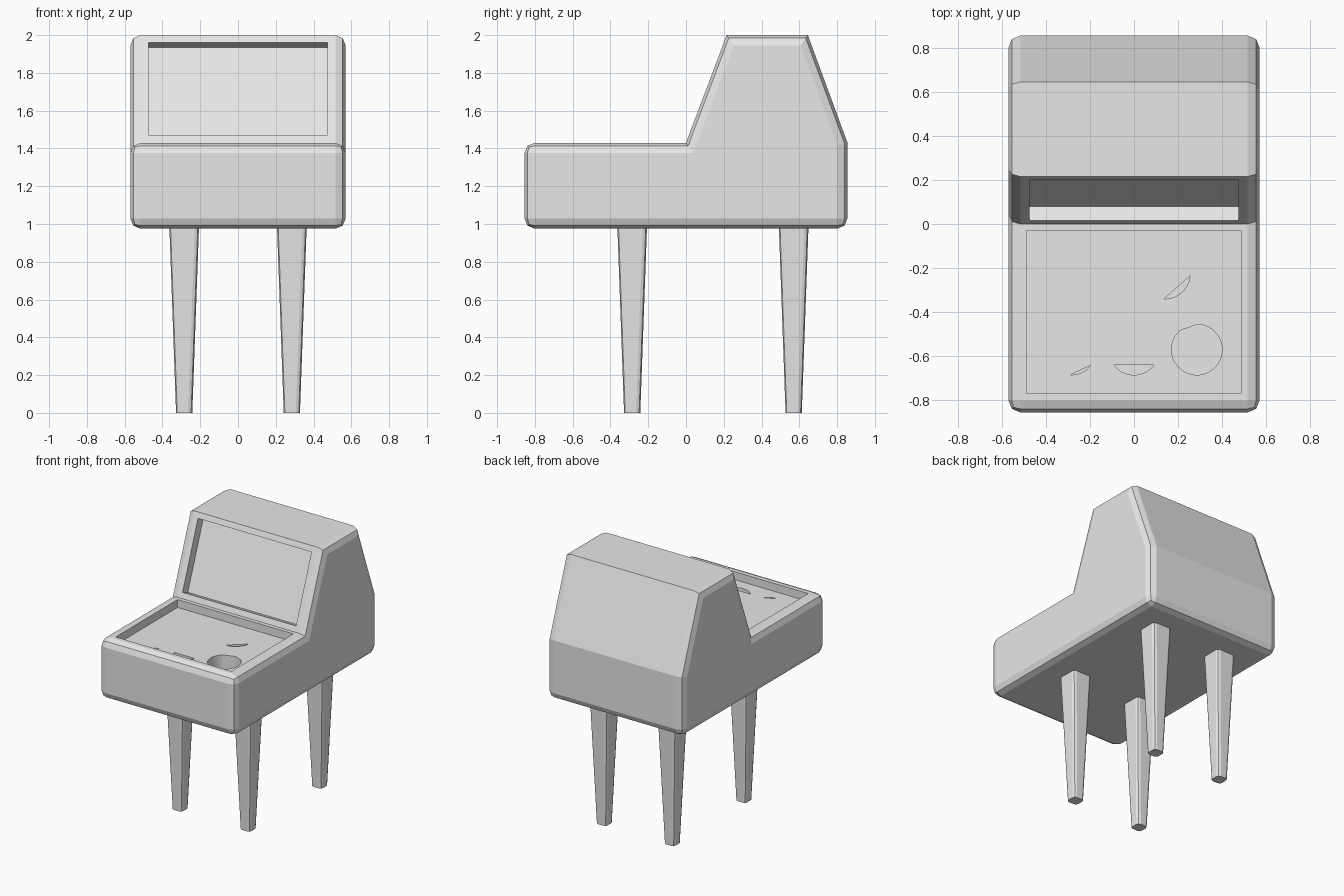
import bpy, bmesh
from math import cos, sin, radians
from mathutils import Matrix, Vector

cube = bpy.data.objects.get("Cube")
if cube:
    bpy.data.objects.remove(cube, do_unlink=True)

grey = bpy.data.materials.new("light grey")
grey.use_nodes = True
grey.diffuse_color = (0.8, 0.8, 0.8, 1)
grey.node_tree.nodes["Principled BSDF"].inputs["Base Color"].default_value = (0.8, 0.8, 0.8, 1)


def finish(name, bm):
    bmesh.ops.recalc_face_normals(bm, faces=bm.faces)
    mesh = bpy.data.meshes.new(name)
    bm.to_mesh(mesh)
    bm.free()
    mesh.materials.append(grey)
    obj = bpy.data.objects.new(name, mesh)
    bpy.context.collection.objects.link(obj)
    return obj


def prism(points, low, high, matrix=Matrix()):
    """Outline in the local xy plane, extruded along local z."""
    bm = bmesh.new()
    face = bm.faces.new([bm.verts.new((x, y, low)) for x, y in points])
    moved = bmesh.ops.extrude_face_region(bm, geom=[face])["geom"]
    verts = [v for v in moved if isinstance(v, bmesh.types.BMVert)]
    bmesh.ops.translate(bm, verts=verts, vec=(0, 0, high - low))
    bm.transform(matrix)
    return bm


def round_edges(bm, width, rule):
    bm.normal_update()
    bmesh.ops.bevel(bm, geom=[e for e in bm.edges if rule(e)], offset=width,
                    segments=2, profile=0.5, affect='EDGES')


def rectangle(x, y0, y1):
    return [(-x, y0), (x, y0), (x, y1), (-x, y1)]


def arc(cx, cy, start, end, r=0.115):
    steps = max(4, int((end - start) / 11))
    angles = [radians(start + (end - start) * i / steps) for i in range(steps + 1)]
    return [(cx + r * cos(a), cy + r * sin(a)) for a in angles]


def cut(body, bm):
    cutter = finish("cutter", bm)
    cutter.hide_render = True
    mod = body.modifiers.new("recess", 'BOOLEAN')
    mod.operation = 'DIFFERENCE'
    mod.solver = 'EXACT'
    mod.object = cutter
    bpy.context.view_layer.update()
    evaluated = body.evaluated_get(bpy.context.evaluated_depsgraph_get())
    result = bpy.data.meshes.new_from_object(evaluated)
    body.modifiers.clear()
    body.data = result
    bpy.data.objects.remove(cutter, do_unlink=True)


# Cabinet: side profile extruded across the width, right-angled edges rounded
side = [(-0.855, 0.975), (-0.855, 1.43), (0, 1.43), (0.215, 2),
        (0.645, 2), (0.855, 1.43), (0.855, 0.975)]
across = Matrix(((0, 0, 1, 0), (1, 0, 0, 0), (0, 1, 0, 0), (0, 0, 0, 1)))
bm = prism(side, -0.57, 0.57, across)
bmesh.ops.recalc_face_normals(bm, faces=bm.faces)
round_edges(bm, 0.055, lambda e: e.calc_face_angle() > radians(75))
cabinet = finish("cabinet", bm)

# Sunken screen on the sloping front of the upper box
up = Vector((0, 0.215, 0.57)).normalized()
right = Vector((1, 0, 0))
out = right.cross(up)
slope = Matrix((right, up, out)).transposed().to_4x4()
slope.translation = (0, 0, 1.43)
cut(cabinet, prism(rectangle(0.475, 0.043, 0.566), -0.068, 0.1, slope))

# Sunken table top
cut(cabinet, prism(rectangle(0.485, -0.77, -0.03), 1.37, 1.6))

# Round pocket and three part-round slots in the table
for outline in (arc(0.285, -0.57, -229, 88), arc(0, -0.57, -142, -38),
                arc(-0.285, -0.57, -92, -38), arc(0.14, -0.225, -92, -5)):
    cut(cabinet, prism(outline, 1.2, 1.4))

# Tapered square legs with rounded corners
for end, y in (("front", -0.285), ("back", 0.57)):
    for hand, x in (("left", 0.285), ("right", -0.285)):
        bm = bmesh.new()
        bmesh.ops.create_cube(bm, size=1)
        for v in bm.verts:
            half = 0.079 if v.co.z > 0 else 0.043
            v.co = (x + half * 2 * v.co.x, y + half * 2 * v.co.y, 1 if v.co.z > 0 else 0)
        round_edges(bm, 0.022, lambda e: abs(e.verts[0].co.z - e.verts[1].co.z) > 0.5)
        finish(f"{end}_{hand}_leg", bm)
